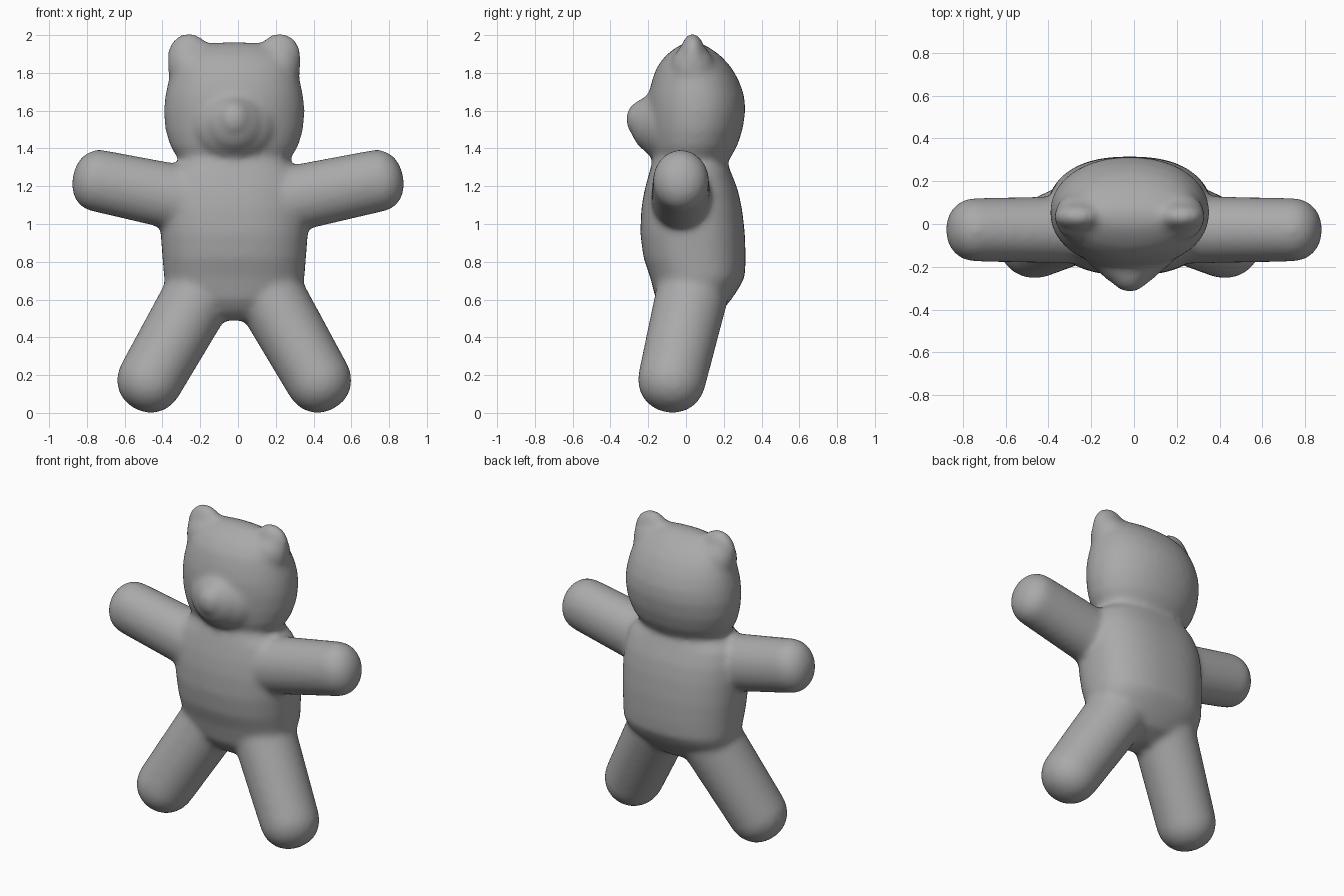
import bpy, bmesh, math
from mathutils import Vector, Matrix

if "Cube" in bpy.data.objects:
    bpy.data.objects.remove(bpy.data.objects["Cube"])

CX = -0.02  # the body sits slightly left of centre
bm = bmesh.new()


def power(v, e):
    return math.copysign(abs(v) ** e, v)


def skin(rings):
    """Bridge equal rings of points into a closed tube."""
    n = len(rings[0])
    loops = [[bm.verts.new(p) for p in r] for r in rings]
    faces = [bm.faces.new((a[i], a[(i + 1) % n], b[(i + 1) % n], b[i]))
             for a, b in zip(loops, loops[1:]) for i in range(n)]
    faces += [bm.faces.new(loops[0][::-1]), bm.faces.new(loops[-1])]
    bmesh.ops.recalc_face_normals(bm, faces=faces)


def stack(profile, square, n=48):
    """Horizontal rings from (z, half width, front y, back y)."""
    rings = []
    for z, w, front, back in profile:
        ring = []
        for i in range(n):
            a = math.tau * i / n
            x = CX + w * power(math.cos(a), 2 / square)
            y = (front + back) / 2 + (back - front) / 2 * power(math.sin(a), 2 / square)
            ring.append(Vector((x, y, z)))
        rings.append(ring)
    skin(rings)


def limb(start, end, r_start, r_end, depth, cap, n=40):
    """Oval tube from start to end, with a rounded cap at the end."""
    start, end = Vector(start), Vector(end)
    axis = (end - start).normalized()
    side = axis.cross(Vector((0, 1, 0))).normalized()
    up = side.cross(axis)
    steps = [(start, r_start)]
    for k in range(10):
        t = math.radians(89 * k / 9)
        steps.append((end + axis * cap * math.sin(t), r_end * math.cos(t) ** 0.9))
    skin([[c + side * r * math.cos(math.tau * i / n) + up * r * depth * math.sin(math.tau * i / n)
           for i in range(n)] for c, r in steps])


def blob(centre, radii, tilt=0):
    m = Matrix.Translation(centre) @ Matrix.Rotation(tilt, 4, 'Y') @ Matrix.Diagonal((*radii, 1))
    bmesh.ops.create_uvsphere(bm, u_segments=32, v_segments=20, radius=1, matrix=m)


# torso
stack([(0.49, 0.08, -0.06, 0.08), (0.54, 0.20, -0.12, 0.19), (0.60, 0.30, -0.16, 0.24),
       (0.66, 0.36, -0.175, 0.28), (0.72, 0.372, -0.19, 0.312), (0.82, 0.38, -0.225, 0.316),
       (0.95, 0.39, -0.242, 0.312), (1.08, 0.392, -0.237, 0.297), (1.18, 0.385, -0.22, 0.275),
       (1.27, 0.36, -0.195, 0.24), (1.32, 0.30, -0.18, 0.22), (1.38, 0.26, -0.16, 0.20)], 2.4)

# head
stack([(1.31, 0.26, -0.15, 0.21), (1.35, 0.30, -0.17, 0.235), (1.41, 0.338, -0.19, 0.27),
       (1.50, 0.365, -0.20, 0.30), (1.60, 0.373, -0.205, 0.315), (1.68, 0.365, -0.20, 0.308),
       (1.76, 0.348, -0.18, 0.28), (1.83, 0.325, -0.155, 0.24), (1.89, 0.285, -0.11, 0.185),
       (1.93, 0.235, -0.06, 0.13), (1.952, 0.17, -0.02, 0.09), (1.962, 0.08, 0.01, 0.06)], 2.1)

# snout: broad base, middle and tip
blob((CX, -0.13, 1.52), (0.215, 0.125, 0.185))
blob((CX, -0.17, 1.53), (0.155, 0.125, 0.155))
blob((CX, -0.22, 1.555), (0.095, 0.1, 0.105))

for s in (-1, 1):
    # ears: base blending into the head, then the tip
    blob((CX + s * 0.235, 0.035, 1.83), (0.117, 0.115, 0.125))
    blob((CX + s * 0.235, 0.035, 1.875), (0.12, 0.07, 0.137), s * 0.2)
    # arms
    limb((s * 0.22, -0.027, 1.12), (s * 0.745, -0.027, 1.23), 0.177, 0.165, 0.9, 0.132)
    # legs
    limb((CX + s * 0.18, 0.035, 0.64), (CX + s * 0.445, -0.075, 0.175), 0.187, 0.175, 1.03, 0.172)

# fuse everything into one soft toy body
mesh = bpy.data.meshes.new("toy_bear")
bm.to_mesh(mesh)
bm.free()
bear = bpy.data.objects.new("toy_bear", mesh)
bpy.context.collection.objects.link(bear)
fabric = bpy.data.materials.new("dark_grey")
fabric.diffuse_color = (0.4, 0.4, 0.4, 1)
fabric.use_nodes = True
fabric.node_tree.nodes["Principled BSDF"].inputs["Base Color"].default_value = fabric.diffuse_color
mesh.materials.append(fabric)
remesh = bear.modifiers.new("fuse", 'REMESH')
remesh.mode = 'VOXEL'
remesh.voxel_size = 0.016
remesh.use_smooth_shade = True
smooth = bear.modifiers.new("soften", 'SMOOTH')
smooth.factor = 0.5
smooth.iterations = 18
